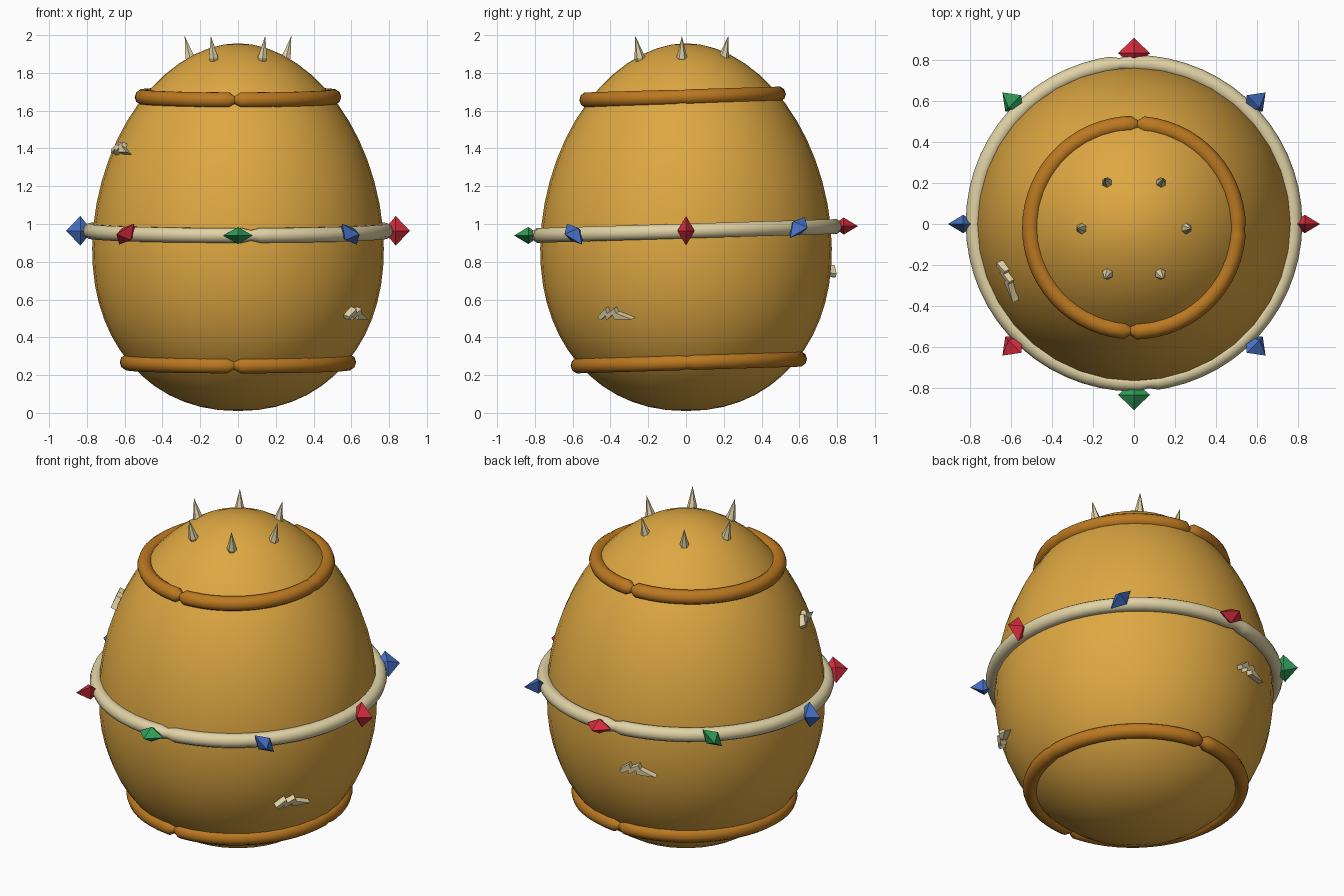
import bpy
import bmesh
from math import sin, cos, pi, radians
from mathutils import Matrix, Vector

if "Cube" in bpy.data.objects:
    bpy.data.objects.remove(bpy.data.objects["Cube"], do_unlink=True)


def material(name, rgb):
    m = bpy.data.materials.new(name)
    m.use_nodes = True
    m.diffuse_color = (*rgb, 1)
    m.node_tree.nodes["Principled BSDF"].inputs["Base Color"].default_value = (*rgb, 1)
    return m


GOLD = material("golden shell", (0.73, 0.39, 0.055))
BROWN = material("brown band", (0.50, 0.19, 0.015))
CREAM = material("cream", (0.75, 0.65, 0.38))
RED = material("red gem", (0.66, 0.025, 0.045))
GREEN = material("green gem", (0.03, 0.34, 0.10))
BLUE = material("blue gem", (0.06, 0.16, 0.55))


def finish(name, bm, mat, matrix=Matrix(), smooth=None):
    """Turn a bmesh into a coloured object, optionally smooth below an angle."""
    bmesh.ops.recalc_face_normals(bm, faces=bm.faces)
    mesh = bpy.data.meshes.new(name)
    bm.to_mesh(mesh)
    bm.free()
    mesh.materials.append(mat)
    if smooth:
        mesh.shade_smooth()
        mesh.set_sharp_from_angle(angle=radians(smooth))
    obj = bpy.data.objects.new(name, mesh)
    obj.matrix_world = matrix
    bpy.context.collection.objects.link(obj)
    return obj


def skin(bm, loops, closed=False):
    """Bridge equal-length vertex loops with quads."""
    pairs = list(zip(loops, loops[1:]))
    if closed:
        pairs.append((loops[-1], loops[0]))
    for a, b in pairs:
        n = len(a)
        for i in range(n):
            j = (i + 1) % n
            bm.faces.new((a[i], a[j], b[j], b[i]))


def lathe(profile, sides):
    """Revolve (radius, z) points; both ends are closed to a pole."""
    bm = bmesh.new()
    loops = [[bm.verts.new((r * cos(2 * pi * i / sides), r * sin(2 * pi * i / sides), z))
              for i in range(sides)] for r, z in profile[1:-1]]
    skin(bm, loops)
    for (r, z), loop in ((profile[0], loops[0]), (profile[-1], loops[-1])):
        pole = bm.verts.new((0, 0, z))
        for i in range(sides):
            bm.faces.new((pole, loop[i], loop[(i + 1) % sides]))
    return bm


def outward(azimuth, pitch=0, roll=0):
    """Frame whose local x runs sideways, y up and z away from the shell."""
    return (Matrix.Rotation(azimuth, 4, 'Z') @ Matrix.Rotation(-pitch, 4, 'Y')
            @ Matrix(((0, 0, 1, 0), (1, 0, 0, 0), (0, 1, 0, 0), (0, 0, 0, 1)))
            @ Matrix.Rotation(roll, 4, 'Z'))


# Egg shell: squarer below the waist, more pointed above
WAIST, RADIUS = 0.87, 0.772


def half(height, power, t):
    return RADIUS * max(0, 1 - t ** power) ** (1 / power), WAIST + height * t


steps = [sin(pi / 2 * i / 14) for i in range(15)]
profile = [half(-0.86, 2.15, t) for t in reversed(steps)]
profile[-1:] = [half(1.087, 1.9, t) for t in steps]
finish("egg_shell", lathe(profile, 36), GOLD, smooth=40)


# Bands: tilted tubes that pinch in where their pieces meet
def band(name, mat, major, minor, centre, slope, notches, sides=10):
    width = 3.5
    angles = []
    for a in range(0, 360, 6):
        if all(abs((a - n + 180) % 360 - 180) > width + 1 for n, _ in notches):
            angles.append((a, 1))
    for n, pinch in notches:
        angles += [((n - width) % 360, 1), (n % 360, pinch), ((n + width) % 360, 1)]
    bm = bmesh.new()
    loops = []
    for a, scale in sorted(angles):
        direction = Vector((cos(radians(a)), sin(radians(a)), 0))
        loop = []
        for k in range(sides):
            t = 2 * pi * k / sides
            p = direction * (major + minor * scale * cos(t))
            p.z = minor * scale * sin(t)
            loop.append(bm.verts.new(p))
        loops.append(loop)
    skin(bm, loops, closed=True)
    tilt = Matrix.Translation(centre) @ Matrix.Rotation(slope, 4, 'X')
    finish(name, bm, mat, tilt, smooth=42)


wood_notches = [(-92, 0.5), (88, 0.5), (-1, 0.88)]
band("upper_band", BROWN, 0.505, 0.042, (0, -0.018, 1.672), 0.03, wood_notches)
band("lower_band", BROWN, 0.583, 0.043, (0, 0.015, 0.268), 0.03, wood_notches)
band("waist_belt", CREAM, 0.782, 0.041, (0, 0.004, 0.963), 0.03,
     [(-85, 0.7), (95, 0.7)])

# Gems: stretched octahedra every eighth of the belt
gem_colours = [RED, BLUE, RED, GREEN, BLUE, RED, GREEN, BLUE]
for i, mat in enumerate(gem_colours):
    azimuth = i * pi / 4
    roll = (pi / 2, pi / 4, 0, -pi / 4)[i % 4]
    gem = lathe([(0, -0.065), (1, 0), (0, 0.075)], 4)
    bmesh.ops.scale(gem, vec=(0.078, 0.045, 1), verts=gem.verts)
    y = 0.835 * sin(azimuth)
    place = Matrix.Translation((0.835 * cos(azimuth), y, 0.964 + 0.03 * y))
    finish(f"gem_{i + 1}", gem, mat, place @ outward(azimuth, 0, roll))

# Crown spikes, leaning away from the middle
for x, y in ((0.13, 0.2), (0.255, -0.022), (0.13, -0.245)):
    for side in (-1, 1):
        lean = Vector((side * x, y + 0.022, 0)).normalized() * 0.24
        axis = Vector((lean.x, lean.y, 1))
        turn = axis.to_track_quat('Z', 'Y').to_matrix().to_4x4()
        spike = lathe([(0, -0.025), (0.02, -0.025), (0.028, 0), (0, 0.117)], 6)
        place = Matrix.Translation((side * x, y, 1.882)) @ turn
        finish(f"spike_{'left' if side > 0 else 'right'}", spike, CREAM, place)

# Zigzag bolts standing just off the shell
bolt_outline = [(-.10, -.01), (-.045, .035), (-.035, .01), (.01, .035), (.02, .01),
                (.11, -.025), (0, -.025), (-.005, 0), (-.05, -.03), (-.05, -.005),
                (-.085, -.03)]
for name, azimuth, pitch, radius, z in (("right_bolt", 204, 24, 0.655, 1.39),
                                        ("left_bolt", -31, -20, 0.715, 0.53),
                                        ("back_bolt", 105, -5, 0.765, 0.75)):
    bm = bmesh.new()
    face = bm.faces.new([bm.verts.new((u, v, 0)) for u, v in bolt_outline])
    top = bmesh.ops.extrude_face_region(bm, geom=[face])["geom"]
    bmesh.ops.translate(bm, vec=(0, 0, 0.035),
                        verts=[g for g in top if isinstance(g, bmesh.types.BMVert)])
    a = radians(azimuth)
    place = Matrix.Translation((radius * cos(a), radius * sin(a), z))
    finish(name, bm, CREAM, place @ outward(a, radians(pitch)))
